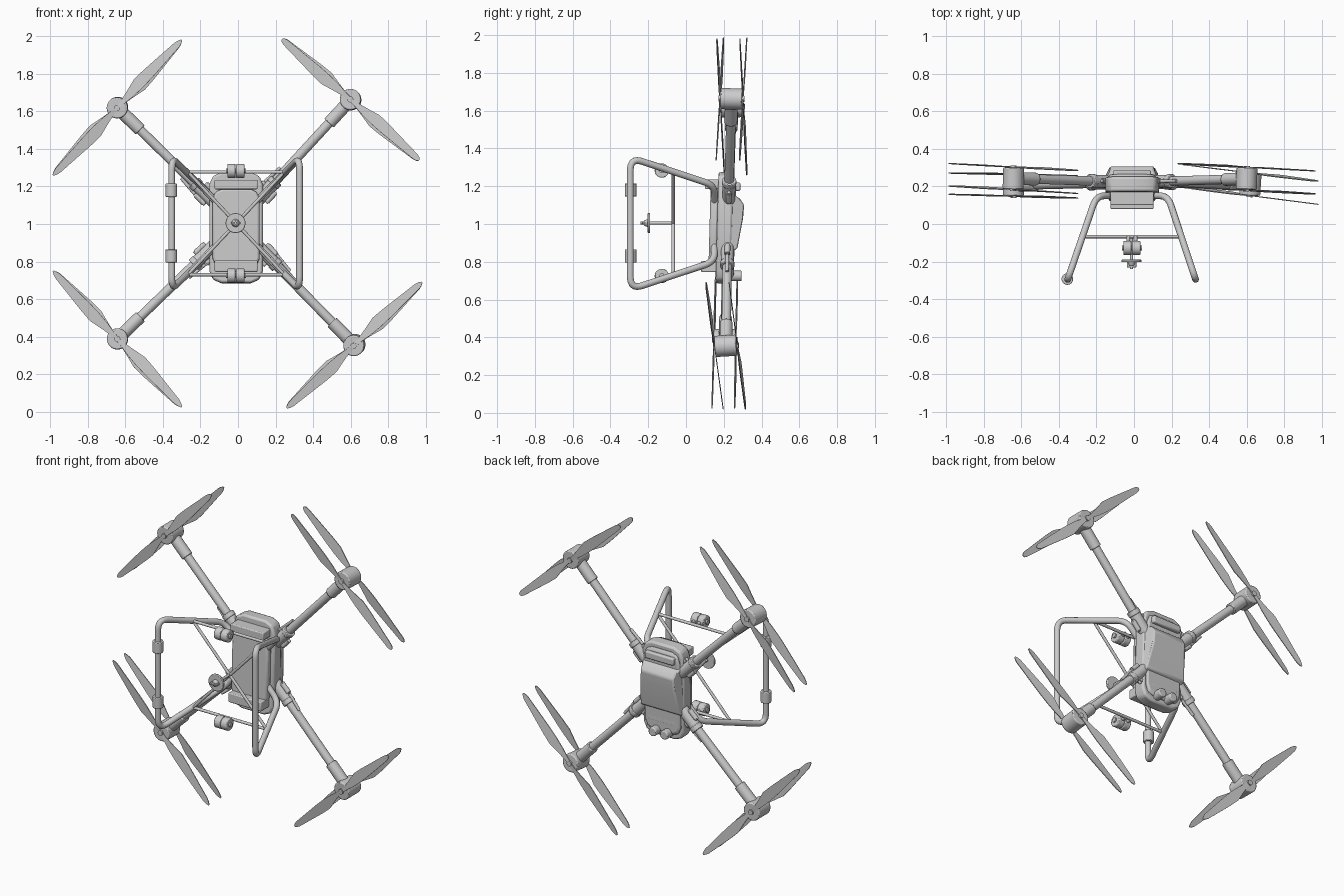
import bpy, bmesh, math
from mathutils import Vector as V, Matrix

if "Cube" in bpy.data.objects:
    bpy.data.objects.remove(bpy.data.objects["Cube"])

CX, CZ = -0.01, 1.0
TILT = 0.027


def finish(name, bm, smooth=True, bevel=0, solid=0):
    bmesh.ops.recalc_face_normals(bm, faces=bm.faces)
    me = bpy.data.meshes.new(name)
    bm.to_mesh(me)
    bm.free()
    ob = bpy.data.objects.new(name, me)
    bpy.context.collection.objects.link(ob)
    if solid:
        m = ob.modifiers.new("Solid", 'SOLIDIFY')
        m.thickness, m.offset = solid, 0
    if bevel:
        m = ob.modifiers.new("Bevel", 'BEVEL')
        m.width, m.segments = bevel, 2
    if smooth:
        bpy.context.view_layer.objects.active = ob
        ob.select_set(True)
        bpy.ops.object.shade_smooth_by_angle(angle=math.radians(35))
        ob.select_set(False)
    return ob


def rod(name, a, b, r, r2=None, bevel=0, n=32):
    a, b = V(a), V(b)
    bm = bmesh.new()
    rot = (b - a).to_track_quat('Z', 'Y').to_matrix().to_4x4()
    bmesh.ops.create_cone(bm, cap_ends=True, segments=n, radius1=r, radius2=r2 or r,
                          depth=(b - a).length, matrix=Matrix.Translation((a + b) / 2) @ rot)
    return finish(name, bm, bevel=bevel)


def tilt(ob):
    c = Matrix.Translation((0, 0, CZ))
    ob.matrix_world = c @ Matrix.Rotation(-TILT, 4, 'X') @ c.inverted()
    return ob


def box(name, x0, x1, y0, y1, z0, z1, bevel=0.008):
    bm = bmesh.new()
    bmesh.ops.create_cube(bm, size=1)
    for v in bm.verts:
        v.co = ((x0 + x1) / 2 + v.co.x * (x1 - x0), (y0 + y1) / 2 + v.co.y * (y1 - y0),
                (z0 + z1) / 2 + v.co.z * (z1 - z0))
    return finish(name, bm, bevel=bevel)


def plate(name, hw, hh, cut, y0, y1, taper=1.0, zc=0.985, bevel=0.012):
    """Corner-cut plate in x-z, extruded along y, its back outline scaled by taper."""
    pts = [(hw, hh - cut), (hw - cut * .3, hh - cut * .3), (hw - cut, hh)]
    pts += [(-x, z) for x, z in reversed(pts)]
    pts += [(x, -z) for x, z in reversed(pts)]
    bm = bmesh.new()
    rings = [[bm.verts.new((CX + x * s, y, zc + z * s)) for x, z in pts]
             for y, s in ((y0, 1), (y1, taper))]
    bm.faces.new(rings[0])
    bm.faces.new(rings[1])
    n = len(pts)
    for i in range(n):
        j = (i + 1) % n
        bm.faces.new((rings[0][i], rings[0][j], rings[1][j], rings[1][i]))
    return tilt(finish(name, bm, bevel=bevel))


def tube(name, pts, r, fillet):
    pts = [V(p) for p in pts]
    path = [pts[0]]
    for p, q, s in zip(pts, pts[1:], pts[2:]):
        f = min(fillet, (p - q).length * .45, (s - q).length * .45)
        a, b = q + (p - q).normalized() * f, q + (s - q).normalized() * f
        path += [a.lerp(q, t).lerp(q.lerp(b, t), t) for t in [k / 8 for k in range(9)]]
    path.append(pts[-1])
    cu = bpy.data.curves.new(name, 'CURVE')
    cu.dimensions = '3D'
    cu.bevel_depth, cu.bevel_resolution, cu.use_fill_caps = r, 5, True
    sp = cu.splines.new('POLY')
    sp.points.add(len(path) - 1)
    for p, co in zip(sp.points, path):
        p.co = (*co, 1)
    ob = bpy.data.objects.new(name, cu)
    bpy.context.collection.objects.link(ob)


def propeller(name, a, b, side):
    """Two-blade propeller between tips a and b; side flips the blade handedness."""
    a, b = V(a), V(b)
    c, L = (a + b) / 2, (b - a).length / 2
    u = (b - a).normalized()
    n = (V((0, 1, 0)) - u * u.y).normalized()
    v = n.cross(u)
    prof = [(0, .010, .010), (.04, .012, .012), (.10, .020, .024), (.17, .024, .040),
            (.24, .024, .037), (.46, .016, .018), (.478, .012, .013), (L, .004, .004)]
    bm = bmesh.new()
    for d in (1, -1):
        rows = [[bm.verts.new(c + d * (u * s + v * side * w) + n * (.1 * w))
                 for w in (-e, f)] for s, e, f in prof]
        for p, q in zip(rows, rows[1:]):
            bm.faces.new((p[0], p[1], q[1], q[0]))
    finish(name, bm, smooth=False, solid=.005)
    return c, n


# body shell
plate("body_shell", .143, .295, .065, .165, .245)
plate("belly_plate", .125, .21, .05, .125, .17, zc=.98)
plate("back_rim", .128, .27, .06, .24, .26, .95)
# sloped hump on the back, from a side profile
bm = bmesh.new()
prof = [(.23, 1.17), (.285, 1.135), (.308, 1.10), (.302, 1.03), (.272, .87), (.23, .845)]
rows = [[bm.verts.new((CX + s * (.115 if y > .28 else .14), y, z)) for y, z in prof] for s in (-1, 1)]
bm.faces.new(rows[0])
bm.faces.new(rows[1])
for i in range(6):
    j = (i + 1) % 6
    bm.faces.new((rows[0][i], rows[0][j], rows[1][j], rows[1][i]))
finish("back_hump", bm, bevel=.008)
box("back_ridge_upper", CX - .10, CX + .10, .24, .288, 1.175, 1.22)
box("back_ridge_lower", CX - .10, CX + .10, .22, .255, .775, .81)

# battery boxes on the belly, camera eyes at the lower back
box("belly_box_upper", -.125, .105, .10, .18, 1.185, 1.235, .006)
box("belly_box_lower", -.125, .105, .08, .17, .745, .805, .006)
for x in (-.05, .03):
    rod("camera_eye", (x, .21, .725), (x, .295, .725), .028, bevel=.006)

# propeller tips: (x, z) with back and front y values at each end
rotors = {
    "upper_left": ((-.985, 1.26), (-.30, 1.98), (.322, .285), (.203, .163)),
    "upper_right": ((.235, 1.985), (.965, 1.34), (.322, .283), (.199, .160)),
    "lower_left": ((-.985, .75), (-.30, .025), (.272, .257), (.158, .138)),
    "lower_right": ((.98, .69), (.26, .02), (.228, .316), (.105, .197)),
}
for name, (p, q, back, front) in rotors.items():
    cb, n = propeller(name + "_back_propeller", (p[0], back[0], p[1]), (q[0], back[1], q[1]), 1)
    cf, _ = propeller(name + "_front_propeller", (p[0], front[0], p[1]), (q[0], front[1], q[1]), -1)
    # motor and hub caps
    m = (cb + cf) / 2
    rod(name + "_motor", m - n * .057, m + n * .057, .056, bevel=.006)
    rod(name + "_hub", m - n * .068, m + n * .068, .016)
    # arm with motor sleeve and fold joint
    root = V((CX, .222, CZ))
    d = (m - root).normalized()
    L = (m - root).length
    at = lambda s: root + d * s
    rod(name + "_arm", at(.12), at(L), .025)
    rod(name + "_arm_sleeve", at(L - .17), at(L - .04), .034, bevel=.004)
    rod(name + "_fold_joint", at(.13), at(.30), .034, bevel=.005)
    rod(name + "_joint_collar", at(.285), at(.315), .038, bevel=.004)
    # joint side lugs, pins and latch lever
    w = d.cross(V((0, 1, 0))).normalized()
    for s in (.20, .26):
        rod(name + "_joint_pin", at(s) - w * .052, at(s) + w * .052, .009, n=16)
    for k in (-1, 1):
        rod(name + "_joint_lug", at(.20) + w * k * .04, at(.26) + w * k * .04, .015, n=16)
    rod(name + "_latch_lever", at(.27) + w * .04, at(.38) + w * .03, .009, n=12)

# landing gear loops
for name, s, xf in (("left", -1, -.353), ("right", 1, .328)):
    xi = CX + s * .19
    up = [(CX + s * .10, .15, 1.11), (xi, .15, 1.205), (xf, -.295, 1.352)]
    low = [(x, y, 2.005 - z) for x, y, z in reversed(up)]
    tube(name + "_landing_loop", up + low, .018, .07)
# clamps on the left foot
for z in (1.18, .83):
    rod("left_foot_sleeve", (-.355, -.293, z - .035), (-.355, -.293, z + .035), .031, bevel=.004)

# cross braces between the loops
Y = -.067
zt, zb = 1.277, .73
for z in (zt, zb):
    rod("leg_crossbar", (-.27, Y, z), (.245, Y, z), .009, n=16)
for s in (-1, 1):
    rod("diagonal_brace", (CX - s * .257, Y, zb), (CX + s * .257, Y, zt), .009, n=16)

# twin drums on the crossbars
for z in (1.283, .725):
    for x in (-.034, .012):
        rod("drum", (x - .022, -.128, z), (x + .022, -.128, z), .038, bevel=.005)
    rod("drum_axle", (-.065, -.128, z), (.043, -.128, z), .014, n=20)
    for x in (-.03, .008):
        rod("drum_hanger", (x, -.13, z), (x, Y, z), .010, n=16)

# centre sensor disc on its stem
rod("sensor_stem", (CX - .003, Y, 1.005), (CX - .003, -.24, 1.005), .008, n=16)
rod("sensor_disc", (CX - .003, -.19, 1.005), (CX - .003, -.203, 1.005), .053, bevel=.003)
rod("sensor_cap", (CX - .003, -.20, 1.005), (CX - .003, -.222, 1.005), .022, .014, bevel=.003)
box("sensor_tab", -.038, .012, -.232, -.20, .999, 1.011, .003)
